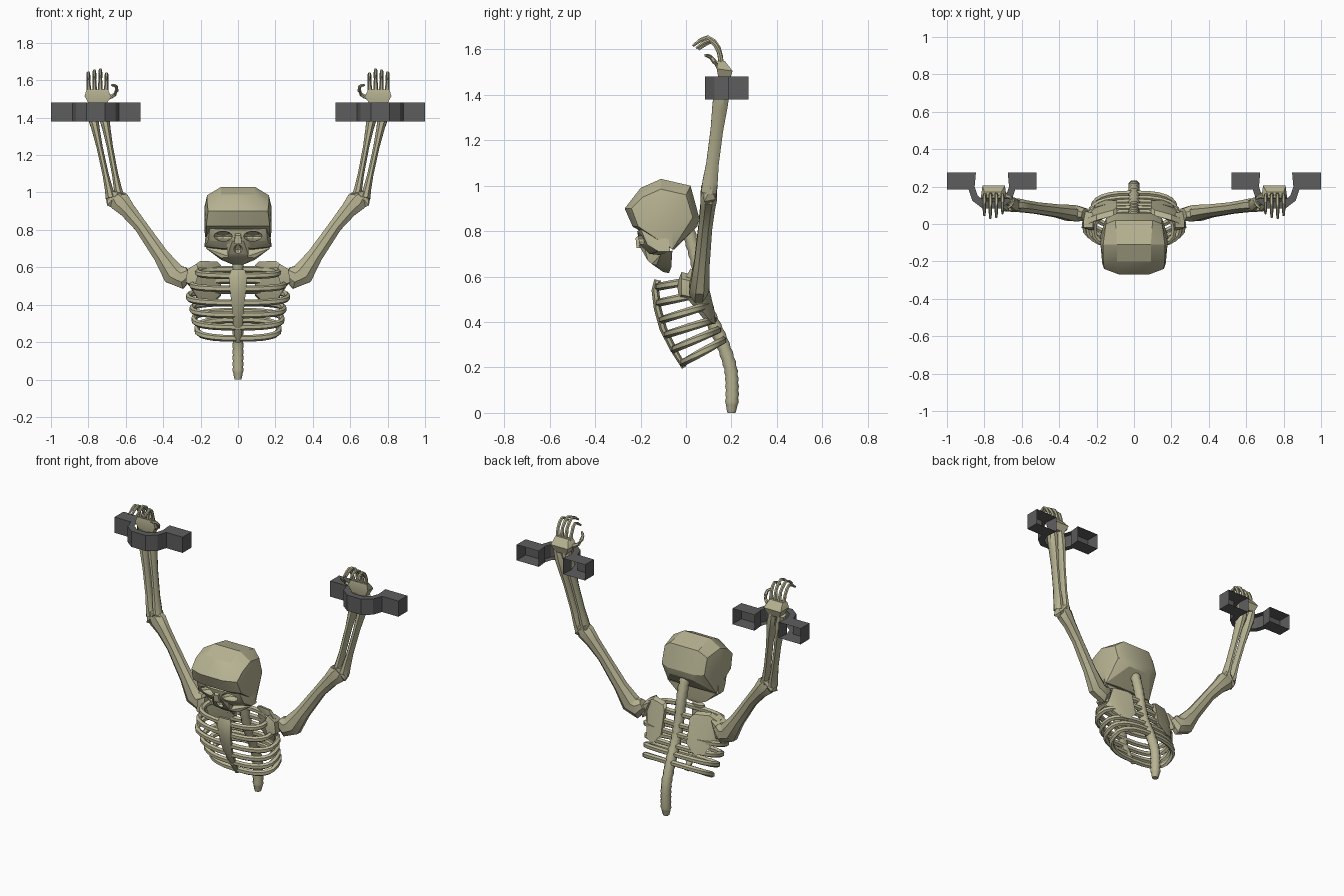
import bpy, bmesh, math
from mathutils import Vector

if "Cube" in bpy.data.objects:
    bpy.data.objects.remove(bpy.data.objects["Cube"], do_unlink=True)


def material(name, color):
    m = bpy.data.materials.new(name)
    m.use_nodes = True
    m.diffuse_color = color
    bsdf = m.node_tree.nodes["Principled BSDF"]
    bsdf.inputs["Base Color"].default_value = color
    bsdf.inputs["Roughness"].default_value = 0.8
    return m


BONE = material("aged bone", (0.47, 0.45, 0.29, 1))
IRON = material("dark iron", (0.11, 0.11, 0.11, 1))


def finish(name, bm, mat=BONE, mirror=False, angle=30):
    mesh = bpy.data.meshes.new(name)
    bm.to_mesh(mesh)
    bm.free()
    mesh.materials.append(mat)
    ob = bpy.data.objects.new(name, mesh)
    bpy.context.collection.objects.link(ob)
    bpy.ops.object.select_all(action="DESELECT")
    ob.select_set(True)
    bpy.context.view_layer.objects.active = ob
    bpy.ops.object.shade_smooth_by_angle(angle=math.radians(angle))
    if mirror:
        mod = ob.modifiers.new("mirror", "MIRROR")
        mod.use_mirror_merge = False
    return ob


def hull(name, pts, both=False, mirror=False, angle=25):
    """Convex bone; both=True adds the mirrored points to the same hull."""
    bm = bmesh.new()
    for x, y, z in pts:
        bm.verts.new((x, y, z))
        if both and x:
            bm.verts.new((-x, y, z))
    res = bmesh.ops.convex_hull(bm, input=bm.verts)
    loose = {g for g in res["geom_interior"] + res["geom_unused"]
             if isinstance(g, bmesh.types.BMVert)}
    bmesh.ops.delete(bm, geom=list(loose), context="VERTS")
    bmesh.ops.recalc_face_normals(bm, faces=bm.faces)
    return finish(name, bm, mirror=mirror, angle=angle)


def curve(pts, steps):
    """Smooth path through the points."""
    p = [Vector(q) for q in pts]
    p = [2 * p[0] - p[1]] + p + [2 * p[-1] - p[-2]]
    out = []
    for i in range(1, len(p) - 2):
        a, b, c, d = p[i - 1:i + 3]
        for k in range(steps):
            t = k / steps
            out.append(0.5 * (2 * b + (c - a) * t + (2 * a - 5 * b + 4 * c - d) * t ** 2
                              + (3 * b - a - 3 * c + d) * t ** 3))
    return out + [p[-2]]


def tube(name, path, radii, ref=(0, 1, 0), sides=8, mirror=False, angle=35):
    """Loft along a path; each radius is (across, along ref)."""
    path, ref = [Vector(p) for p in path], Vector(ref)
    bm, rings = bmesh.new(), []
    for i, p in enumerate(path):
        t = (path[min(i + 1, len(path) - 1)] - path[max(i - 1, 0)]).normalized()
        u = t.cross(ref).normalized()
        v = u.cross(t)
        ru, rv = radii[i]
        angs = [math.tau * (k + 0.5) / sides for k in range(sides)]
        rings.append([bm.verts.new(p + u * ru * math.cos(a) + v * rv * math.sin(a)) for a in angs])
    for r, s in zip(rings, rings[1:]):
        for k in range(sides):
            bm.faces.new((r[k], r[k - 1], s[k - 1], s[k]))
    bm.faces.new(rings[0])
    bm.faces.new(rings[-1])
    bmesh.ops.recalc_face_normals(bm, faces=bm.faces)
    return finish(name, bm, mirror=mirror, angle=angle)


def hollow(ob, spots):
    """Carve ellipsoid hollows into a bone."""
    for loc, scale in spots:
        bpy.ops.mesh.primitive_uv_sphere_add(segments=10, ring_count=6, location=loc)
        cutter = bpy.context.object
        cutter.scale = scale
        cutter.hide_render = True
        mod = ob.modifiers.new("hollow", "BOOLEAN")
        mod.object, mod.operation, mod.solver = cutter, "DIFFERENCE", "EXACT"
        bpy.context.view_layer.objects.active = ob
        bpy.ops.object.modifier_apply(modifier=mod.name)
        bpy.data.objects.remove(cutter, do_unlink=True)


# Skull
hull("cranium", [
    (.09, -.11, 1.03), (.10, .02, 1.0), (.09, .058, .86), (.08, .05, .82), (.08, -.05, .72),
    (.08, -.27, .90), (.09, -.20, .99), (.09, -.235, .82), (.165, -.11, .985), (.165, -.19, .95),
    (.15, .0, .96), (.15, .03, .86), (.18, -.10, .92), (.18, -.06, .80), (.16, -.24, .90),
    (.17, -.21, .82), (.17, -.06, .72)], both=True)
cheeks = hull("cheekbones", [
    (.04, -.215, .80), (.04, -.205, .745), (.15, -.20, .81), (.16, -.17, .74), (.18, -.12, .71),
    (.18, -.07, .71), (.17, -.08, .80), (.08, -.16, .70), (.08, -.07, .69)], both=True)
hollow(cheeks, [((s * .08, -.20, .766), (.052, .06, .027)) for s in (-1, 1)])
muzzle = hull("upper_jaw", [
    (.03, -.208, .74), (.06, -.18, .72), (.055, -.168, .67), (.05, -.15, .655), (.05, -.10, .66),
    (.06, -.10, .72)], both=True)
hollow(muzzle, [((0, -.19, .695), (.024, .035, .026))])
hull("lower_jaw", [
    (.17, -.06, .715), (.17, -.11, .70), (.09, -.065, .64), (.09, -.13, .65), (.03, -.075, .615),
    (.04, -.10, .62), (.04, -.15, .655), (.13, -.07, .71)], both=True)
hull("nose_bridge", [(.014, -.20, .79), (.014, -.222, .77), (.022, -.218, .725), (.02, -.19, .725)],
     both=True)

# Spine, with a slight bead for each vertebra
spine = curve([(0, .01, .80), (0, .045, .68), (0, .07, .55), (0, .10, .44), (0, .155, .32),
               (0, .195, .20), (0, .203, .10), (0, .20, 0)], 6)
widths = [.033 if i % 2 else .029 for i in range(len(spine))]
widths[-3:] = [.027, .024, .019]
tube("spine", spine, [(w, w) for w in widths], ref=(1, 0, 0), angle=50)

# Ribs: front y, front z, back y, back z, half width
ribs = [(-.125, .555, .065, .59, .215), (-.12, .485, .085, .53, .245), (-.105, .41, .10, .475, .265),
        (-.085, .345, .12, .41, .245), (-.055, .28, .14, .365, .235), (-.015, .22, .165, .32, .22)]
for n, (fy, fz, by, bz, w) in enumerate(ribs):
    path = []
    for k in range(13):
        a = math.pi * k / 12
        side = math.sin(a) ** .75
        f = .5 - .5 * math.copysign(abs(math.cos(a)) ** .75, math.cos(a))
        path.append((w * side, fy + (by - fy) * f, fz + (bz - fz) * f))
    tube(f"rib_pair_{n + 1}", path, [(.016, .018)] * 13, ref=(0, 0, 1), sides=6, mirror=True, angle=50)

# Breastbone
tube("breastbone", [(0, -.125, .585), (0, -.135, .54), (0, -.125, .46), (0, -.10, .37),
                    (0, -.055, .28), (0, -.008, .20)],
     [(.042, .016), (.052, .018), (.044, .018), (.034, .018), (.026, .016), (.014, .012)])

# Shoulder blades
blade = [(.09, .06, .61), (.11, .045, .63), (.20, .02, .635), (.25, .0, .60), (.26, .0, .51),
         (.20, .08, .41), (.15, .10, .40), (.09, .095, .46)]
hull("shoulder_blades", blade + [(x, y + .03, z - .01) for x, y, z in blade], mirror=True)
hull("shoulder_sockets", [(.21, -.04, .57), (.22, -.02, .62), (.27, -.02, .59), (.28, -.02, .52),
                          (.23, -.03, .50), (.22, .06, .60), (.27, .07, .57), (.26, .07, .50)],
     mirror=True)

# Arms
tube("upper_arms", [(.26, .05, .575), (.30, .055, .545), (.345, .06, .565), (.41, .07, .66),
                    (.52, .085, .82), (.59, .095, .905), (.635, .10, .955), (.655, .10, .98)],
     [(.035, .035), (.065, .045), (.066, .046), (.045, .037), (.038, .033), (.046, .035),
      (.06, .04), (.045, .035)], mirror=True)
hull("elbows", [(.60, .08, .99), (.60, .12, .96), (.64, .065, 1.0), (.64, .14, 1.0), (.70, .08, .93),
                (.71, .11, .99), (.69, .13, .94), (.66, .10, .915), (.69, .08, 1.01), (.62, .13, 1.01)],
     mirror=True)
thick = [(.03, .036), (.023, .036), (.018, .03), (.018, .03), (.024, .036), (.032, .038), (.024, .03)]
for name, low, high in (("inner_forearm_bones", (.633, .10, .97), (.728, .165, 1.47)),
                        ("outer_forearm_bones", (.680, .10, .97), (.790, .165, 1.47))):
    a, b = Vector(low), Vector(high)
    steps = (0, .1, .25, .55, .75, .88, 1)
    tube(name, [a.lerp(b, s) for s in steps], thick, mirror=True)

# Hands
hull("palms", [(.71, .145, 1.46), (.79, .145, 1.46), (.71, .19, 1.46), (.79, .19, 1.46),
               (.68, .135, 1.515), (.82, .135, 1.515), (.69, .205, 1.505), (.81, .205, 1.505),
               (.695, .14, 1.55), (.81, .14, 1.55), (.71, .17, 1.55), (.80, .17, 1.55)], mirror=True)
slim = [.013, .012, .010, .011, .009, .009, .006]
for n, (x, dy, dz) in enumerate([(.703, .02, -.015), (.736, 0, .005), (.768, -.005, .0), (.80, .01, -.01)]):
    path = curve([(.75 + (x - .75) * .9, .155, 1.53), (x, .145, 1.60 + dz),
                  (x, .095 + dy, 1.65 + dz), (x, .035 + dy, 1.615 + dz)], 2)
    tube(f"finger_pair_{n + 1}", path, [(r, r) for r in slim], ref=(1, 0, 0), sides=6, mirror=True)
thumb = curve([(.70, .155, 1.505), (.657, .14, 1.525), (.65, .11, 1.565), (.675, .085, 1.575)], 2)
tube("thumbs", thumb, [(r, r) for r in slim], ref=(.3, .5, -.8), sides=6, mirror=True)

# Wall shackles: a half ring between two brackets, open towards the wall
half = [(.05, .083), (.105, .125), (.125, .185), (.24, .185), (.24, .275), (.085, .275),
        (.092, .20), (.075, .15), (.035, .122)]
outline = half + [(-x, y) for x, y in reversed(half)]
bm = bmesh.new()
base = bm.faces.new([bm.verts.new((.76 + x, y, 1.38)) for x, y in outline])
top = bmesh.ops.extrude_face_region(bm, geom=[base])
bmesh.ops.translate(bm, vec=(0, 0, .10), verts=[g for g in top["geom"] if isinstance(g, bmesh.types.BMVert)])
bmesh.ops.recalc_face_normals(bm, faces=bm.faces)
bm.normal_update()
open_faces = [f for f in bm.faces if abs(f.normal.z) < .5 and f.normal.y > .3]
bmesh.ops.delete(bm, geom=open_faces, context="FACES_ONLY")
finish("wall_shackles", bm, mat=IRON, mirror=True)
